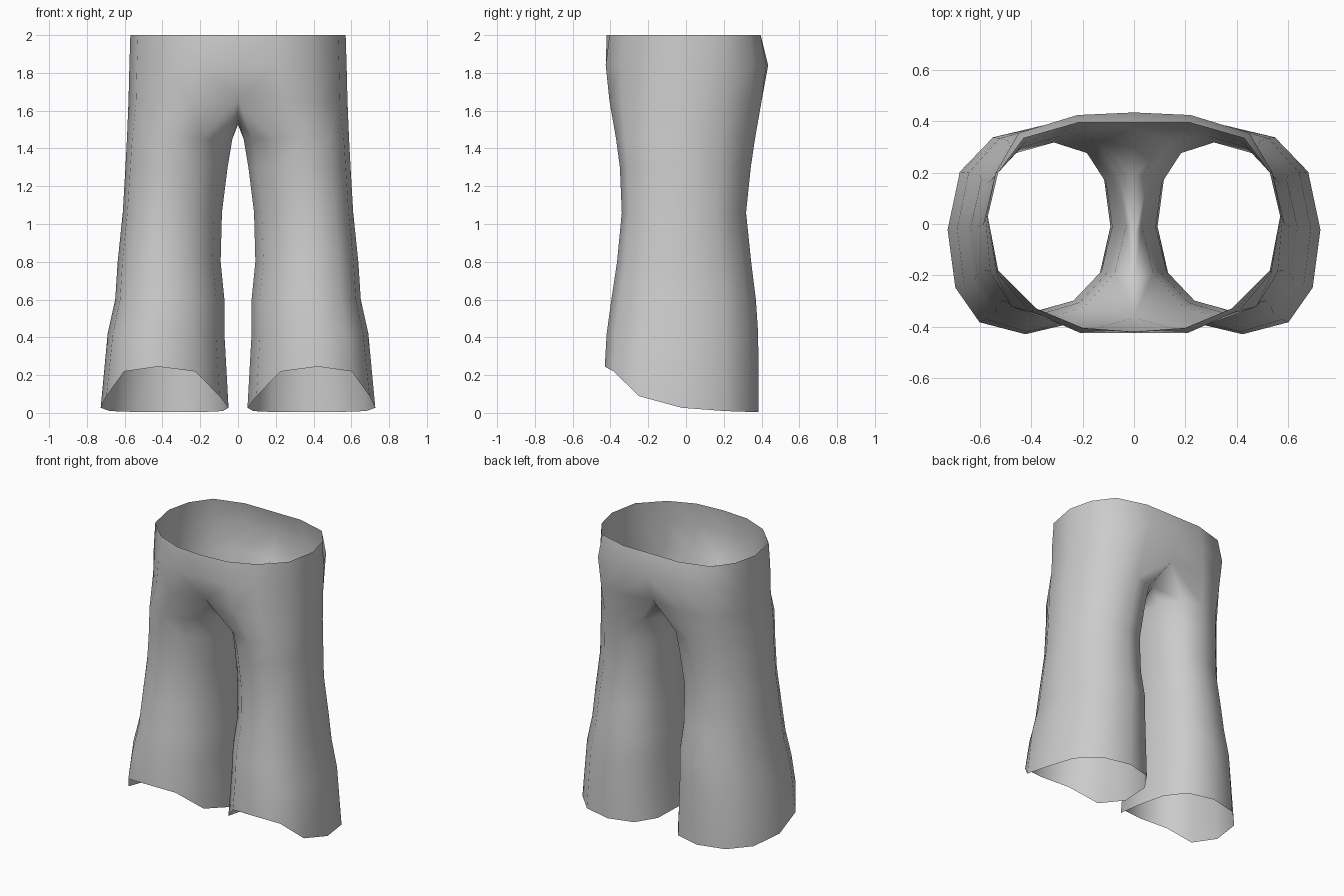
import bpy, bmesh
from math import sin, cos, pi, copysign
from mathutils import Vector

if "Cube" in bpy.data.objects:
    bpy.data.objects.remove(bpy.data.objects["Cube"])

N = 12  # sides of a trouser leg; 0 = outer, 3 = back, 6 = inner, 9 = front


def hem_height(y):
    pts = [(-.43, .245), (-.375, .215), (-.28, .10), (-.13, .045), (.05, .015), (.4, .003)]
    for (y0, z0), (y1, z1) in zip(pts, pts[1:]):
        if y <= y1:
            return z0 + (z1 - z0) * max(0, y - y0) / (y1 - y0)
    return pts[-1][1]


def leg_ring(z, x_in, x_out, y_front, y_back, power):
    cx, rx = (x_in + x_out) / 2, (x_out - x_in) / 2
    cy, ry = (y_front + y_back) / 2, (y_back - y_front) / 2
    ring = []
    for k in range(N):
        c, s = cos(2 * pi * k / N), sin(2 * pi * k / N)
        x = cx + rx * copysign(abs(c) ** power, c) - .035 * s * abs(s)
        y = cy + ry * copysign(abs(s) ** power, s)
        ring.append(Vector((x, y, hem_height(y) if z is None else z)))
    return ring


bm = bmesh.new()


def add(points):
    return [bm.verts.new(p) for p in points]


def bridge(a, b, closed):
    n = len(a)
    for i in range(n if closed else n - 1):
        j = (i + 1) % n
        bm.faces.new((a[i], a[j], b[j], b[i]))


# Leg rings from hem to just under the crotch
legs = [
    (None, .05, .727, -.43, .385, .85),
    (.42, .072, .69, -.42, .382, .87),
    (.60, .072, .65, -.395, .37, .88),
    (.80, .092, .637, -.365, .345, .92),
    (1.06, .085, .61, -.34, .318, .93),
    (1.30, .055, .596, -.35, .343, .95),
    (1.45, .03, .588, -.37, .365, .97),
]
rings = [add(leg_ring(*p)) for p in legs]
for a, b in zip(rings, rings[1:]):
    bridge(a, b, True)

# Crotch ring: outer points continue the leg, inner points meet at the centre
crotch = add([
    (.58, .03, 1.64), (.535, .20, 1.64), (.44, .335, 1.64), (.25, .40, 1.65),
    (0, .375, 1.66), (0, .19, 1.56), (0, -.05, 1.525), (0, -.22, 1.56),
    (0, -.365, 1.66), (.25, -.405, 1.65), (.41, -.34, 1.64), (.54, -.19, 1.64)])
bridge(rings[-1], crotch, True)

# Hips and waist: open half rings from front centre round to back centre
strip = [crotch[k % N] for k in range(8, 17)]
hips = [(0, -.425), (.21, -.425), (.39, -.345), (.535, -.19), (.575, .03),
        (.54, .20), (.45, .355), (.22, .425), (0, .435)]
waist = [(0, -.42), (.20, -.405), (.38, -.33), (.53, -.18), (.57, .03),
         (.53, .20), (.43, .335), (.22, .395), (0, .395)]
for outline, z in ((hips, 1.84), (waist, 2.0)):
    upper = add([(x, y, z) for x, y in outline])
    bridge(strip, upper, False)
    strip = upper

for f in bm.faces:
    f.smooth = True
mesh = bpy.data.meshes.new("trousers")
bm.to_mesh(mesh)
bm.free()
trousers = bpy.data.objects.new("trousers", mesh)
bpy.context.collection.objects.link(trousers)

# Second leg
mirror = trousers.modifiers.new("mirror", 'MIRROR')
mirror.use_clip = True
mirror.merge_threshold = .001
